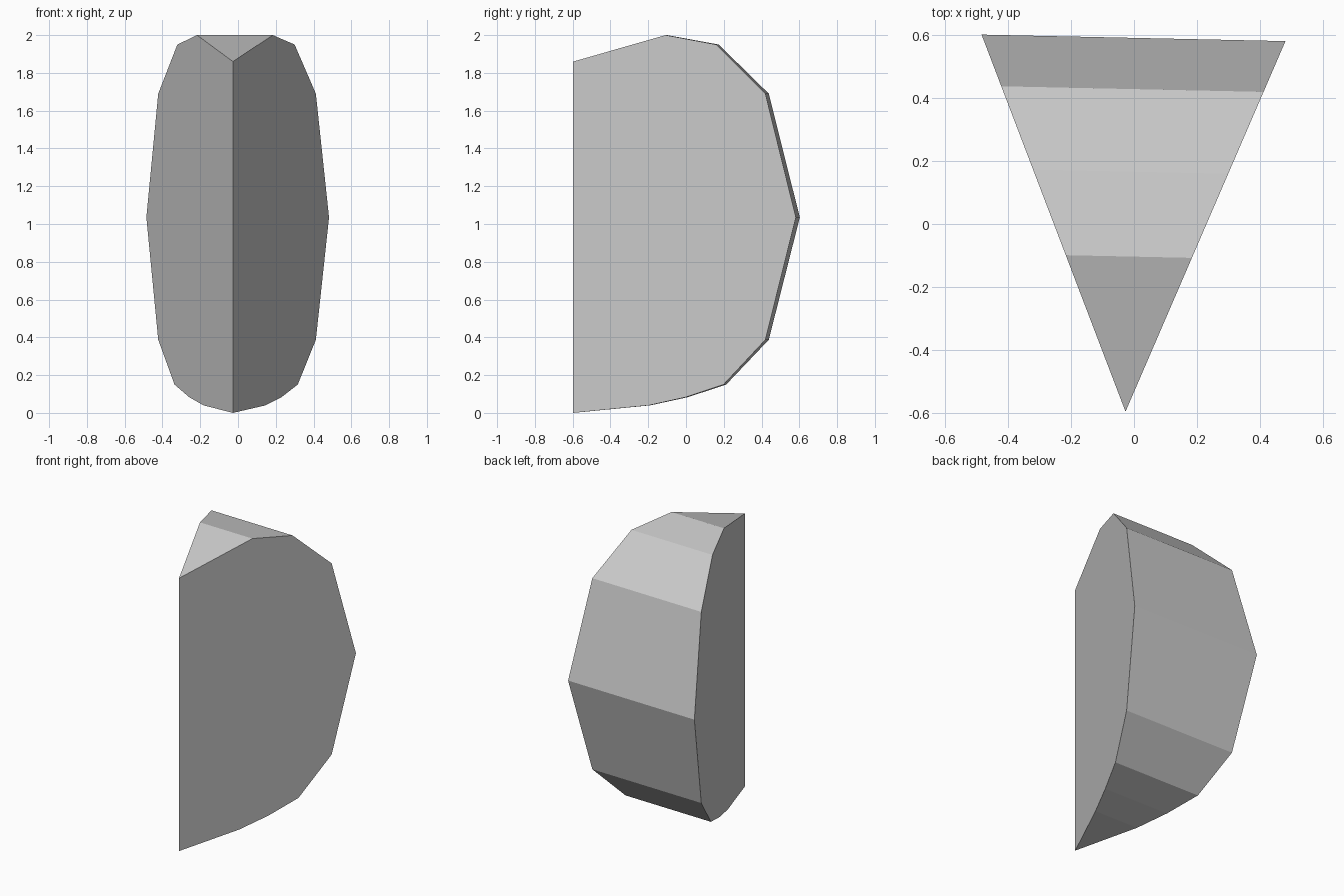
import bpy
import bmesh
import math

default = bpy.data.objects.get("Cube")
if default:
    bpy.data.objects.remove(default, do_unlink=True)

# Single flat grey
grey = bpy.data.materials.new("grey")
grey.use_nodes = True
colour = (0.6, 0.6, 0.6, 1)
grey.diffuse_color = colour
grey.node_tree.nodes["Principled BSDF"].inputs["Base Color"].default_value = colour

# Half outline of the segment: distance from the inner edge, height
RADIUS = 1.284
AXIS = (-0.027, -0.597)
OUTLINE = [(0, 0.0), (0.34, 0.04), (0.505, 0.083), (0.675, 0.15),
           (0.863, 0.387), (1, 1.035), (0.863, 1.69), (0.642, 1.95),
           (0.415, 2.0), (0, 1.86)]
ANGLES = [math.radians(110.9), math.radians(66.65)]

# Turn the outline about the inner edge to make the two cut sides
bm = bmesh.new()
sides = []
for angle in ANGLES:
    sides.append([bm.verts.new((AXIS[0] + RADIUS * t * math.cos(angle),
                                AXIS[1] + RADIUS * t * math.sin(angle), z))
                  for t, z in OUTLINE])
for side in sides:
    bm.faces.new(side)

# Faceted rind joining the sides; the end strips close to triangles at the axis
for i in range(len(OUTLINE) - 1):
    a, b = sides
    bm.faces.new((a[i], a[i + 1], b[i + 1], b[i]))
bmesh.ops.remove_doubles(bm, verts=bm.verts[:], dist=0.0001)
bmesh.ops.recalc_face_normals(bm, faces=bm.faces[:])

mesh = bpy.data.meshes.new("wedge_segment")
bm.to_mesh(mesh)
bm.free()
mesh.materials.append(grey)
wedge = bpy.data.objects.new("wedge_segment", mesh)
bpy.context.scene.collection.objects.link(wedge)
